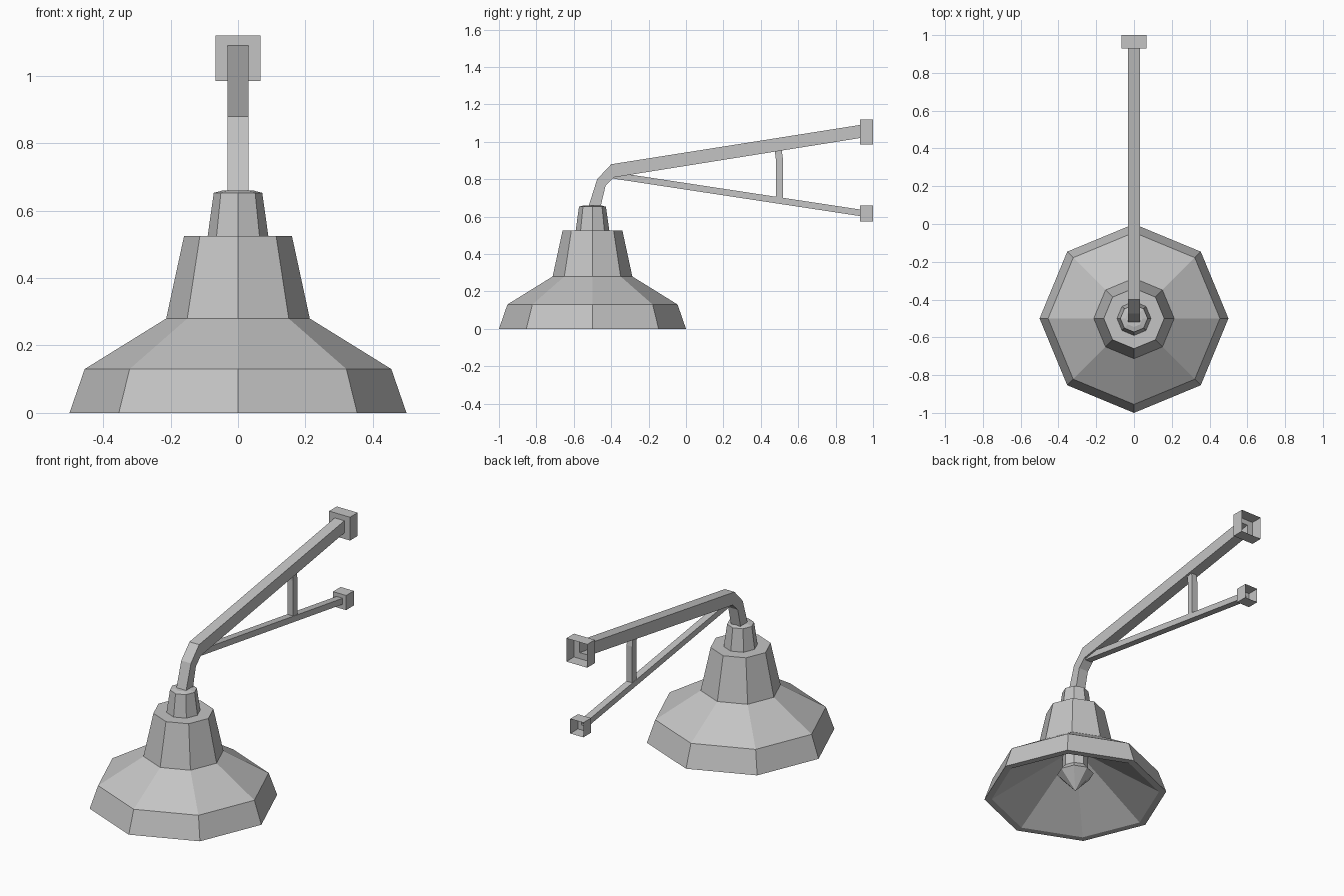
import bpy, bmesh
from math import cos, sin, tau

cube = bpy.data.objects.get("Cube")
if cube:
    bpy.data.objects.remove(cube)

metal = bpy.data.materials.new("grey metal")
metal.use_nodes = True
grey = (0.55, 0.55, 0.55, 1)
metal.diffuse_color = grey
metal.node_tree.nodes["Principled BSDF"].inputs["Base Color"].default_value = grey


def loft(name, rings, cap_start=False, cap_end=False):
    """Skin a list of equally long point rings with flat quads."""
    bm = bmesh.new()
    loops = [[bm.verts.new(p) for p in ring] for ring in rings]
    for a, b in zip(loops, loops[1:]):
        n = len(a)
        for i in range(n):
            j = (i + 1) % n
            bm.faces.new((a[i], a[j], b[j], b[i]))
    if cap_start:
        bm.faces.new(loops[0])
    if cap_end:
        bm.faces.new(loops[-1])
    bmesh.ops.remove_doubles(bm, verts=bm.verts, dist=0.0005)
    bmesh.ops.recalc_face_normals(bm, faces=bm.faces)
    mesh = bpy.data.meshes.new(name)
    bm.to_mesh(mesh)
    bm.free()
    mesh.materials.append(metal)
    obj = bpy.data.objects.new(name, mesh)
    bpy.context.collection.objects.link(obj)
    return obj


def turned(name, profile, sides=8, y=-0.5, **caps):
    """Turn a (radius, height) profile about a vertical axis."""
    rings = [[(r * cos(tau * i / sides), y + r * sin(tau * i / sides), z)
              for i in range(sides)] for r, z in profile]
    return loft(name, rings, **caps)


def bar(name, sections, **caps):
    """Square bar: each section is (half width, one edge yz, other edge yz)."""
    rings = [[(-w, *a), (w, *a), (w, *b), (-w, *b)] for w, a, b in sections]
    return loft(name, rings, **caps)


# Stepped shade with a downward rim and conical inside
turned("lamp_shade", [(0.07, 0.25), (0.46, 0), (0.5, 0), (0.455, 0.13),
                      (0.213, 0.28), (0.16, 0.525), (0.09, 0.525),
                      (0.072, 0.653), (0.045, 0.66)],
       cap_start=True, cap_end=True)

# Pointed bulb under the shade
turned("bulb", [(0.07, 0.255), (0.07, 0.17), (0.1, 0.135), (0.001, 0.03)],
       cap_start=True, cap_end=True)

# Bent main arm, flaring into an open wall socket
bar("main_arm", [(0.031, (-0.535, 0.61), (-0.467, 0.61)),
                 (0.031, (-0.475, 0.80), (-0.43, 0.765)),
                 (0.031, (-0.40, 0.88), (-0.385, 0.81)),
                 (0.031, (0.93, 1.09), (0.93, 1.02)),
                 (0.067, (0.93, 1.12), (0.93, 0.985)),
                 (0.067, (1.0, 1.12), (1.0, 0.985))], cap_start=True)

# Thin lower brace with its own wall socket
bar("lower_brace", [(0.02, (-0.40, 0.84), (-0.40, 0.805)),
                    (0.02, (0.93, 0.638), (0.93, 0.603)),
                    (0.042, (0.93, 0.66), (0.93, 0.575)),
                    (0.042, (1.0, 0.66), (1.0, 0.575))], cap_start=True)

# Upright strut between arm and brace
bar("strut", [(0.018, (0.48, 0.69), (0.518, 0.69)),
              (0.018, (0.48, 0.91), (0.518, 0.91)),
              (0.018, (0.472, 0.97), (0.51, 0.97))],
    cap_start=True, cap_end=True)
